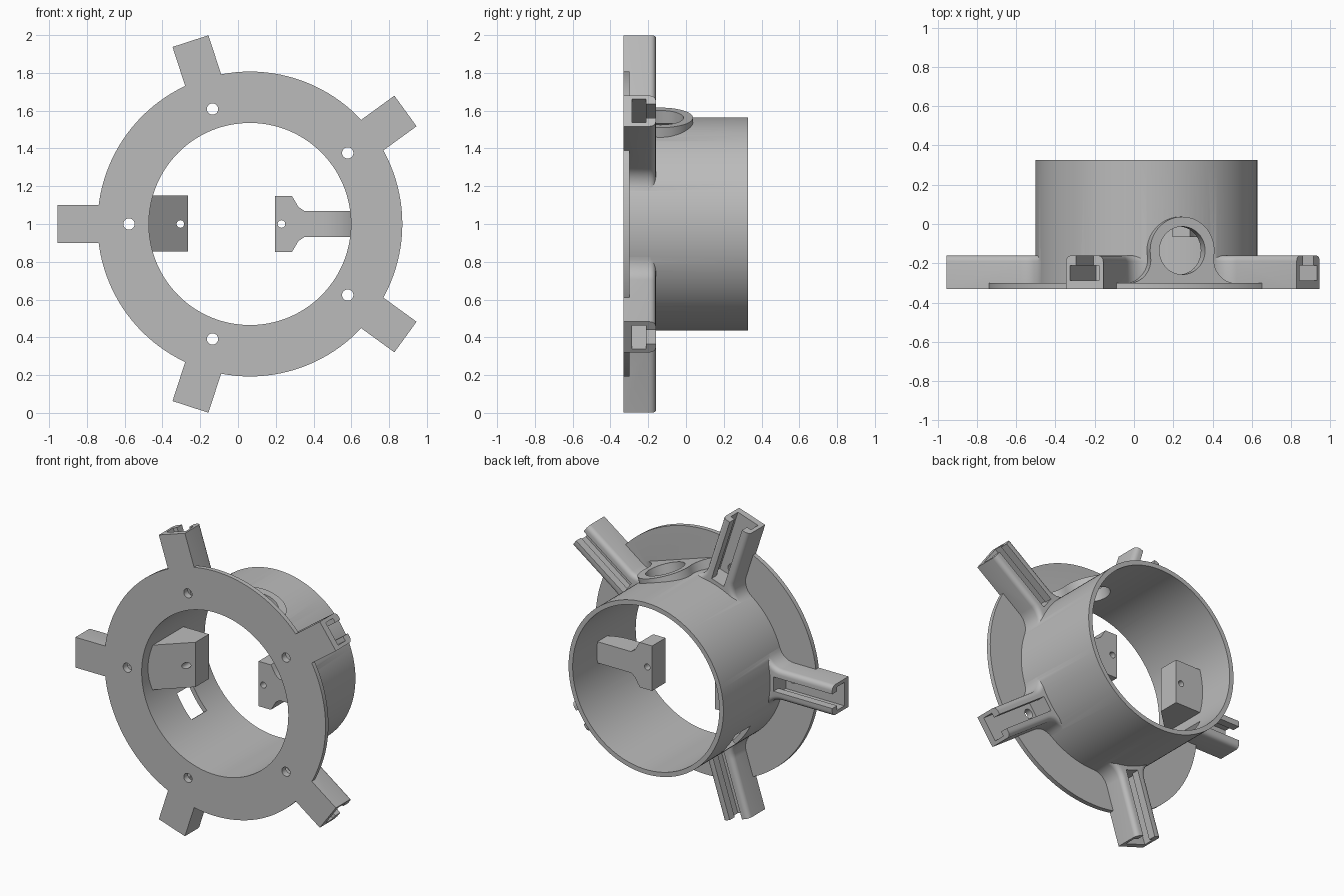
import bpy, bmesh
from math import sin, cos, pi, radians, sqrt, atan2
from mathutils import Matrix, Vector

CX, CZ = 0.063, 1.0                 # ring axis
FRONT, ARM_BACK, BACK = -0.33, -0.16, 0.327
BORE, TUBE, RIM, TIP = 0.535, 0.565, 0.807, 1.018

old = bpy.data.objects.get("Cube")
if old:
    bpy.data.objects.remove(old)

grey = bpy.data.materials.new("plain_grey")
grey.use_nodes = True
grey.diffuse_color = (0.5, 0.5, 0.5, 1)
grey.node_tree.nodes["Principled BSDF"].inputs["Base Color"].default_value = (0.5, 0.5, 0.5, 1)


def place(angle):
    """Local x = radial, y = depth, z = tangent, turned about the ring axis."""
    return Matrix.Translation((CX, 0, CZ)) @ Matrix.Rotation(-radians(angle), 4, 'Y')


def prism(name, pts, vec, matrix=None, bevel=None):
    """Extrude a flat outline along vec; optionally round the edges chosen by a rule."""
    bm = bmesh.new()
    face = bm.faces.new([bm.verts.new(p) for p in pts])
    ext = bmesh.ops.extrude_face_region(bm, geom=[face])
    moved = [g for g in ext["geom"] if isinstance(g, bmesh.types.BMVert)]
    bmesh.ops.translate(bm, verts=moved, vec=vec)
    bmesh.ops.recalc_face_normals(bm, faces=bm.faces)
    if bevel:
        edges = [e for e in bm.edges if bevel(*[v.co for v in e.verts])]
        bmesh.ops.bevel(bm, geom=edges, offset=0.03, segments=4, profile=0.5,
                        affect='EDGES', clamp_overlap=False)
    if matrix:
        bmesh.ops.transform(bm, matrix=matrix, verts=bm.verts)
    bmesh.ops.recalc_face_normals(bm, faces=bm.faces)
    mesh = bpy.data.meshes.new(name)
    bm.to_mesh(mesh)
    bm.free()
    mesh.materials.append(grey)
    ob = bpy.data.objects.new(name, mesh)
    bpy.context.scene.collection.objects.link(ob)
    return ob


def disc_y(name, r, y0, y1, x=0.0, n=96, matrix=None):
    pts = [(x + r * cos(2 * pi * i / n), y0, r * sin(2 * pi * i / n)) for i in range(n)]
    return prism(name, pts, (0, y1 - y0, 0), matrix or place(0))


def arc(cx, cy, r, a0, a1, n):
    return [(cx + r * cos(a0 + (a1 - a0) * i / n), cy + r * sin(a0 + (a1 - a0) * i / n))
            for i in range(n + 1)]


def combine(target, others, operation):
    for other in others:
        other.hide_render = True
        mod = target.modifiers.new(operation.lower(), 'BOOLEAN')
        mod.operation, mod.solver, mod.object = operation, 'EXACT', other
        bpy.context.view_layer.objects.active = target
        bpy.ops.object.modifier_apply(modifier=mod.name)
        bpy.data.objects.remove(other)


def smooth(ob):
    bpy.ops.object.select_all(action='DESELECT')
    ob.select_set(True)
    bpy.context.view_layer.objects.active = ob
    bpy.ops.object.shade_smooth_by_angle(angle=radians(30))


# Flanged tube
body = disc_y("flanged_tube", RIM, FRONT, -0.30, n=128)
solids = [disc_y("tube", TUBE, FRONT, BACK, n=128)]
cutters = [disc_y("bore", BORE, -0.5, 0.5, n=128)]

# Five arms with filleted roots, a T slot and a screw hole each
HALF, FIL = 0.1, 0.108
fu = sqrt((TUBE + FIL) ** 2 - (HALF + FIL) ** 2)
root = arc(fu, HALF + FIL, FIL, -pi / 2, atan2(HALF + FIL, fu) - pi, 8)
side = [(TIP, HALF)] + root + [(0.45, root[-1][1] * 0.85)]
outline = side + [(u, -t) for u, t in reversed(side)]


def back_side_edge(a, b):
    at_back = min(a.y, b.y) > ARM_BACK - 0.001
    at_end = abs(a.x - b.x) < 0.0001
    return at_back and not at_end


slot_half = [(-0.287, 0.077), (-0.212, 0.077), (-0.212, 0.047), (-0.1, 0.047)]
slot = slot_half + [(y, -t) for y, t in reversed(slot_half)]
for k in range(5):
    m = place(36 + 72 * k)
    solids.append(prism("arm", [(u, FRONT, t) for u, t in outline],
                        (0, ARM_BACK - FRONT, 0), m, back_side_edge))
    cutters.append(prism("slot", [(0.59, y, t) for y, t in slot], (0.5, 0, 0), m))
    cutters.append(disc_y("screw_hole", 0.03, -0.5, -0.2, 0.64, 24, m))

# Round port on the tube, blended down to the flange
PY, PR, PF = -0.135, 0.172, 0.12
fy = -0.302 + PF
ft = sqrt((PR + PF) ** 2 - (PY - fy) ** 2)
join = atan2(fy - PY, ft)
flare = arc(ft, fy, PF, -pi / 2, -pi + join, 8)
half = [(ft, -0.32)] + flare + arc(0, PY, PR, join, pi / 2, 20)[1:]
port = half + [(-t, y) for t, y in reversed(half[:-1])]
m = place(72)
solids.append(prism("port", [(0.45, y, t) for t, y in port], (0.142, 0, 0), m))
cutters.append(prism("port_bore", [(0.4, y, t) for t, y in arc(0, PY, 0.122, 0, 2 * pi, 48)[:-1]],
                     (0.4, 0, 0), m))

# Small window low in the tube wall
cutters.append(prism("window", [(0.48, y, t) for y, t in
                                ((-0.04, -0.09), (0.12, -0.09), (0.12, 0.09), (-0.04, 0.09))],
                     (0.15, 0, 0), place(216)))

combine(body, solids, 'UNION')
combine(body, cutters, 'DIFFERENCE')
smooth(body)

# Wedge block inside the tube
NEAR, FAR = -0.065, 0.075
wedge = prism("wedge_block", [(x, y, 0.855) for x, y in
                              ((-0.265, NEAR), (-0.265, FAR), (-0.478, FAR), (-0.478, -0.27))],
              (0, 0, 0.295))
combine(wedge, [disc_y("pin_hole", 0.02, -0.4, 0.3, -0.305 - CX, 24)], 'DIFFERENCE')
smooth(wedge)

# Bracket block inside the tube, with a tapered neck that bends back at the wall
top = [(0.195, 0.148), (0.285, 0.148), (0.3, 0.125), (0.32, 0.09), (0.35, 0.07), (0.607, 0.07)]
plan = top + [(x, -z) for x, z in reversed(top)]
bracket = prism("bracket_block", [(x, NEAR, CZ + z) for x, z in plan], (0, FAR - NEAR, 0))
bend = arc(0.45, NEAR + 0.3, 0.3, -pi / 2, -pi / 6, 10)
relief = prism("neck_relief", [(x, y, 0.8) for x, y in bend + [(0.71, -0.2), (0.45, -0.2)]],
               (0, 0, 0.4))
combine(bracket, [relief, disc_y("pin_hole", 0.02, -0.4, 0.3, 0.23 - CX, 24)], 'DIFFERENCE')
smooth(bracket)
